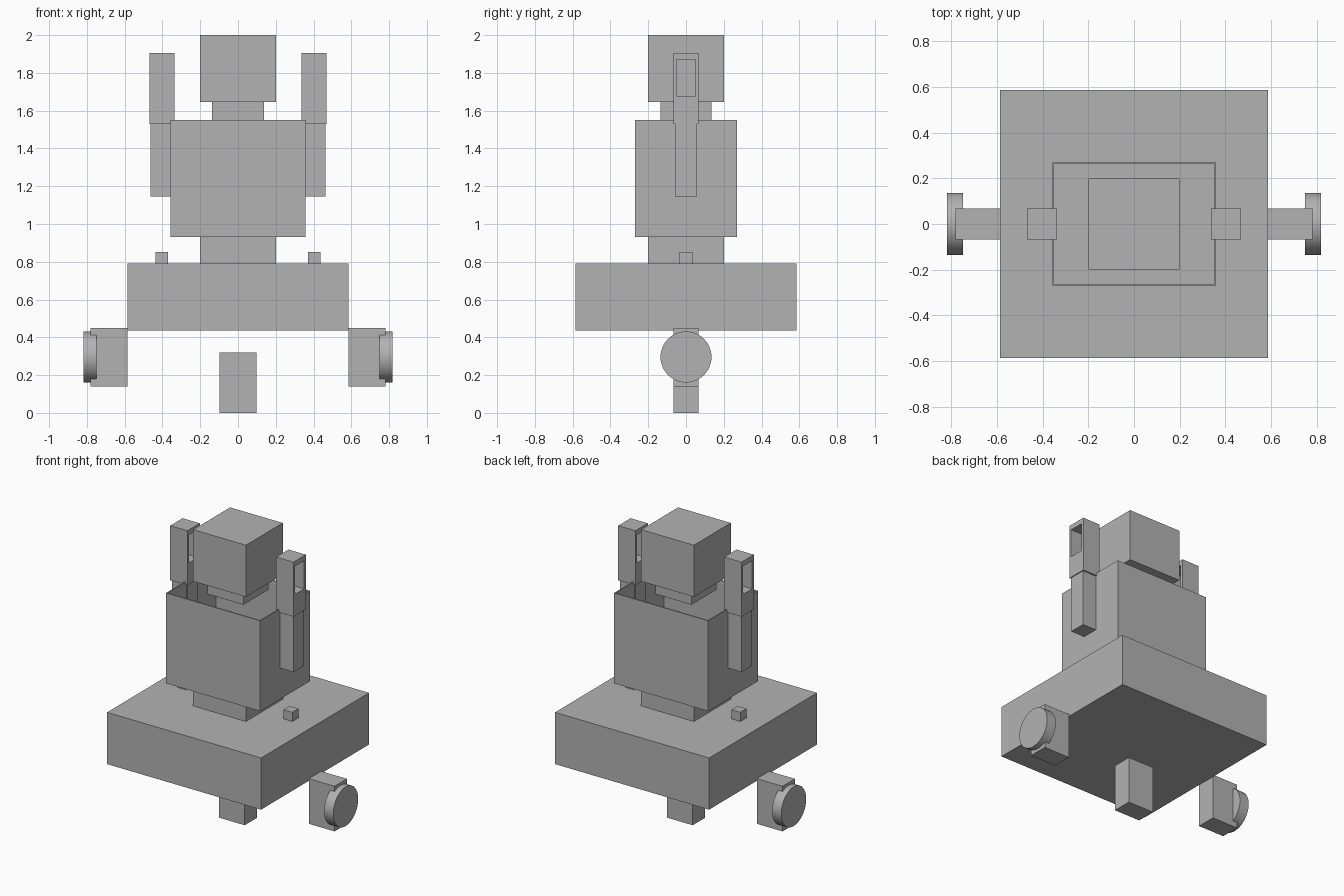
import bpy
import math

if "Cube" in bpy.data.objects:
    bpy.data.objects.remove(bpy.data.objects["Cube"])

GREY = bpy.data.materials.new("plain grey")
GREY.diffuse_color = (0.45, 0.45, 0.45, 1)
GREY.use_nodes = True
GREY.node_tree.nodes["Principled BSDF"].inputs["Base Color"].default_value = GREY.diffuse_color


def box(name, x, y, z):
    """Box spanning the (min, max) pairs x, y and z."""
    spans = (x, y, z)
    bpy.ops.mesh.primitive_cube_add(size=1, location=[(a + b) / 2 for a, b in spans])
    ob = bpy.context.object
    ob.name = name
    ob.scale = [b - a for a, b in spans]
    bpy.ops.object.transform_apply(location=False, rotation=False, scale=True)
    ob.data.materials.append(GREY)
    return ob


def centred(name, hx, hy, z):
    return box(name, (-hx, hx), (-hy, hy), z)


def sided(name, s, x, hy, z):
    """Box on the right (s=1) or left (s=-1)."""
    return box(name, sorted((s * x[0], s * x[1])), (-hy, hy), z)


def cut(ob, cutter):
    """Subtract a hidden cutter."""
    mod = ob.modifiers.new("cut", 'BOOLEAN')
    mod.operation = 'DIFFERENCE'
    mod.solver = 'EXACT'
    mod.object = cutter
    cutter.hide_render = True
    cutter.hide_set(True)


# Body stack
centred("front_foot", 0.098, 0.067, (0, 0.32))
centred("base", 0.585, 0.585, (0.435, 0.79))
centred("waist", 0.2, 0.2, (0.79, 0.93))
centred("neck", 0.137, 0.135, (1.55, 1.645))
centred("head", 0.2, 0.2, (1.645, 2.0))

# Open-topped hollow torso
torso = centred("torso", 0.358, 0.27, (0.93, 1.55))
cut(torso, centred("torso_cutter", 0.35, 0.262, (0.94, 1.7)))

for s, side in ((1, "right"), (-1, "left")):
    # Raised arm and hand with a slot through it
    sided(side + "_arm", s, (0.345, 0.462), 0.057, (1.145, 1.53))
    hand = sided(side + "_hand", s, (0.337, 0.468), 0.067, (1.53, 1.905))
    cut(hand, sided(side + "_slot_cutter", s, (0.2, 0.6), 0.05, (1.677, 1.87)))

    # Small peg on the base
    sided(side + "_peg", s, (0.37, 0.437), 0.034, (0.79, 0.853))

    # Wheel bracket and wheel
    sided(side + "_bracket", s, (0.585, 0.78), 0.067, (0.14, 0.45))
    bpy.ops.mesh.primitive_cylinder_add(vertices=48, radius=0.135, depth=0.07,
                                        location=(s * 0.783, 0, 0.296),
                                        rotation=(0, math.pi / 2, 0))
    wheel = bpy.context.object
    wheel.name = side + "_wheel"
    wheel.data.materials.append(GREY)
    bpy.ops.object.shade_smooth_by_angle(angle=math.radians(35))
